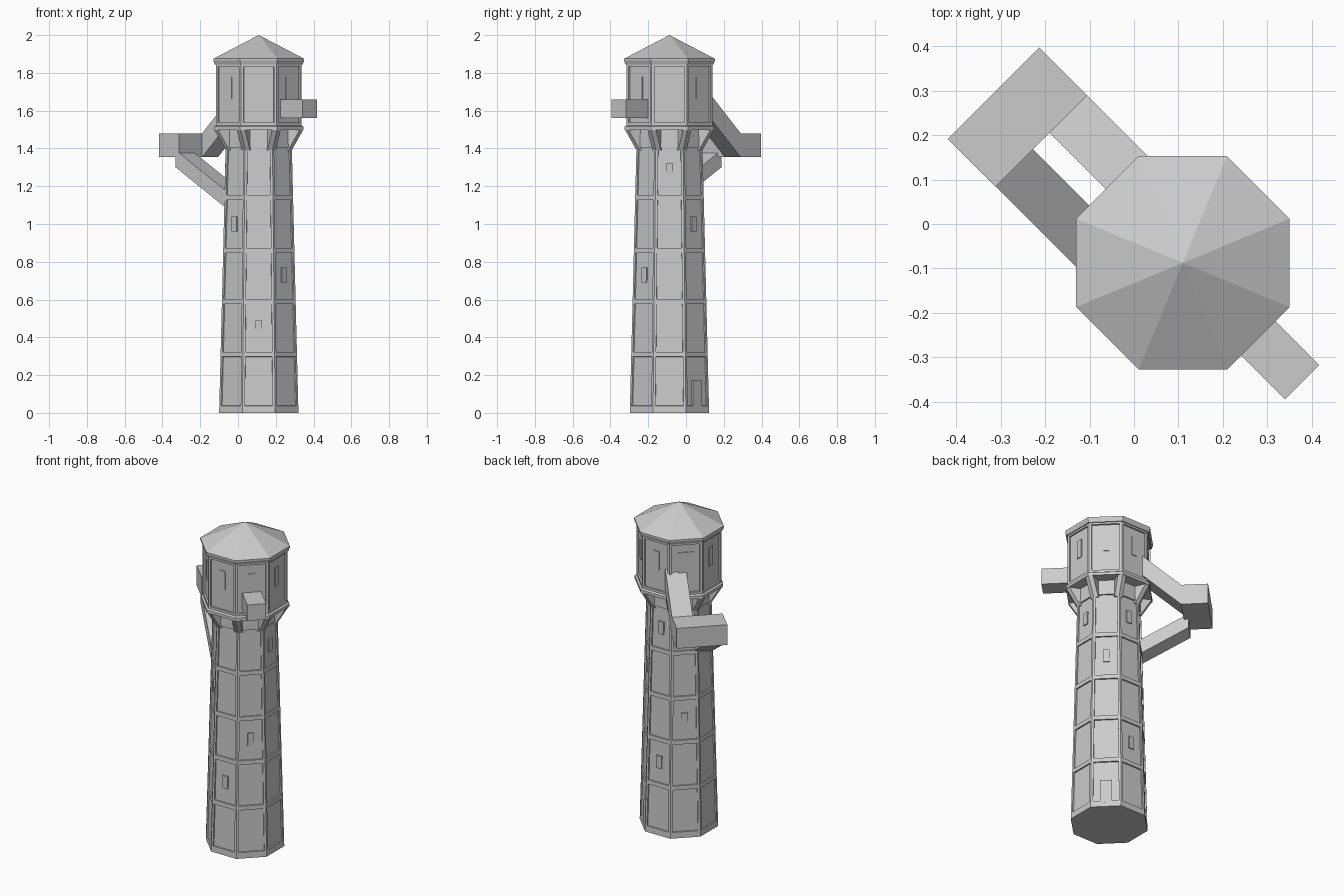
import bpy, bmesh, math
from mathutils import Vector, Matrix

if "Cube" in bpy.data.objects:
    bpy.data.objects.remove(bpy.data.objects["Cube"])

CX, CY = 0.11, -0.0875
stone = bpy.data.materials.new("grey_stone")
stone.diffuse_color = (0.6, 0.6, 0.6, 1)
stone.use_nodes = True
stone.node_tree.nodes["Principled BSDF"].inputs["Base Color"].default_value = stone.diffuse_color


def finish(bm, name):
    bmesh.ops.recalc_face_normals(bm, faces=bm.faces)
    me = bpy.data.meshes.new(name)
    bm.to_mesh(me)
    bm.free()
    me.materials.append(stone)
    ob = bpy.data.objects.new(name, me)
    ob.location = (CX, CY, 0)
    bpy.context.collection.objects.link(ob)
    return ob


def corner(i, ap, z):
    a = math.radians(22.5 + 45 * i)
    r = ap / math.cos(math.pi / 8)
    return Vector((r * math.cos(a), r * math.sin(a), z))


def octagon(name, profile, panel_bands=(), margin=0.018, depth=0.008):
    """Stack of octagonal rings (apothem, z); listed bands get recessed panels."""
    bm = bmesh.new()
    rings = [[bm.verts.new(corner(i, ap, z)) for i in range(8)] for ap, z in profile]
    panels = []
    for b, (lo, hi) in enumerate(zip(rings, rings[1:])):
        for i in range(8):
            j = (i + 1) % 8
            f = bm.faces.new((lo[i], lo[j], hi[j], hi[i]))
            if b in panel_bands:
                panels.append(f)
    bm.faces.new(rings[0][::-1])
    bm.faces.new(rings[-1])
    bmesh.ops.recalc_face_normals(bm, faces=bm.faces)
    if panels:
        bmesh.ops.inset_individual(bm, faces=panels, thickness=margin, depth=0)
        bmesh.ops.inset_individual(bm, faces=panels, thickness=0.001, depth=-depth)
    return finish(bm, name)


def plate(name, angle, dist, z, w, h, t):
    """Upright box on the wall facing the given angle."""
    bm = bmesh.new()
    m = (Matrix.Rotation(math.radians(angle), 4, 'Z')
         @ Matrix.Translation((dist, 0, z)) @ Matrix.Diagonal((t, w, h, 1)))
    bmesh.ops.create_cube(bm, size=1, matrix=m)
    return finish(bm, name)


def beam(name, profile, u0, u1):
    """Side profile (v outwards to the back left, z) extruded across u."""
    U, V = Vector((1, 1, 0)).normalized(), Vector((-1, 1, 0)).normalized()
    bm = bmesh.new()
    a, b = [[bm.verts.new(U * u + V * v + Vector((0, 0, z))) for v, z in profile]
            for u in (u0, u1)]
    bm.faces.new(a)
    bm.faces.new(b[::-1])
    for i in range(len(a)):
        j = (i + 1) % len(a)
        bm.faces.new((a[i], b[i], b[j], a[j]))
    return finish(bm, name)


# Tapering shaft with five rows of recessed panels
def shaft_ap(z):
    return 0.21 - 0.025 * z


levels = [0, 0.025, 0.31, 0.59, 0.86, 1.14, 1.418, 1.51]
octagon("tower_shaft", [(shaft_ap(z), z) for z in levels], range(1, 6))

# Head with panelled walls, base ledge and eave
octagon("tower_head", [(0.237, 1.497), (0.237, 1.515), (0.227, 1.522),
                       (0.227, 1.848), (0.234, 1.85)], [2], 0.02, 0.01)
octagon("roof", [(0.233, 1.845), (0.24, 1.865), (0.24, 1.875), (0.0005, 2.0)])

# Flared corner brackets under the head
bm = bmesh.new()
for i in range(8):
    loops = []
    for ap, z in ((0.174, 1.39), (0.236, 1.5)):
        c = corner(i, ap, z)
        nxt = (corner(i + 1, ap, z) - c).normalized() * 0.026
        prv = (corner(i - 1, ap, z) - c).normalized() * 0.026
        loops.append([bm.verts.new(p) for p in
                      (c, c + nxt, corner(i, 0.155, z) + nxt,
                       corner(i, 0.155, z) + prv, c + prv)])
    a, b = loops
    bm.faces.new(a[::-1])
    bm.faces.new(b)
    for k in range(5):
        m = (k + 1) % 5
        bm.faces.new((a[k], a[m], b[m], b[k]))
finish(bm, "corner_brackets")

# Shaft windows: wall angle and height
for ang, z in ((-90, 0.45), (90, 0.45), (90, 1.28), (0, 1.28), (180, 1.28),
               (-45, 0.73), (135, 0.73), (-135, 1.0), (45, 1.0)):
    plate("shaft_window", ang, shaft_ap(z) - 0.007, z, 0.036, 0.078, 0.014)

# Ground door at the back right
plate("door", 45, shaft_ap(0.1) - 0.006, 0.1, 0.068, 0.145, 0.016)

# Head windows, with a wide doorway above the back left passage
for k in range(8):
    if k * 45 != 135:
        plate("head_window", k * 45, 0.216, 1.72, 0.036, 0.115, 0.012)
plate("head_doorway", 135, 0.216, 1.72, 0.09, 0.13, 0.012)

# Front right bay
plate("front_bay", -45, 0.29, 1.61, 0.109, 0.1, 0.18)

# Back left outbuilding with its sloping passages
beam("outer_room", [(0.419, 1.354), (0.571, 1.354), (0.571, 1.48), (0.419, 1.48)],
     -0.177, 0.114)
beam("upper_passage", [(0.2, 1.553), (0.419, 1.354), (0.43, 1.354), (0.43, 1.48),
                       (0.419, 1.48), (0.2, 1.68)], -0.005, 0.114)
beam("lower_passage", [(0.06, 1.08), (0.446, 1.30), (0.446, 1.36), (0.419, 1.375),
                       (0.06, 1.17)], -0.1765, -0.058)
